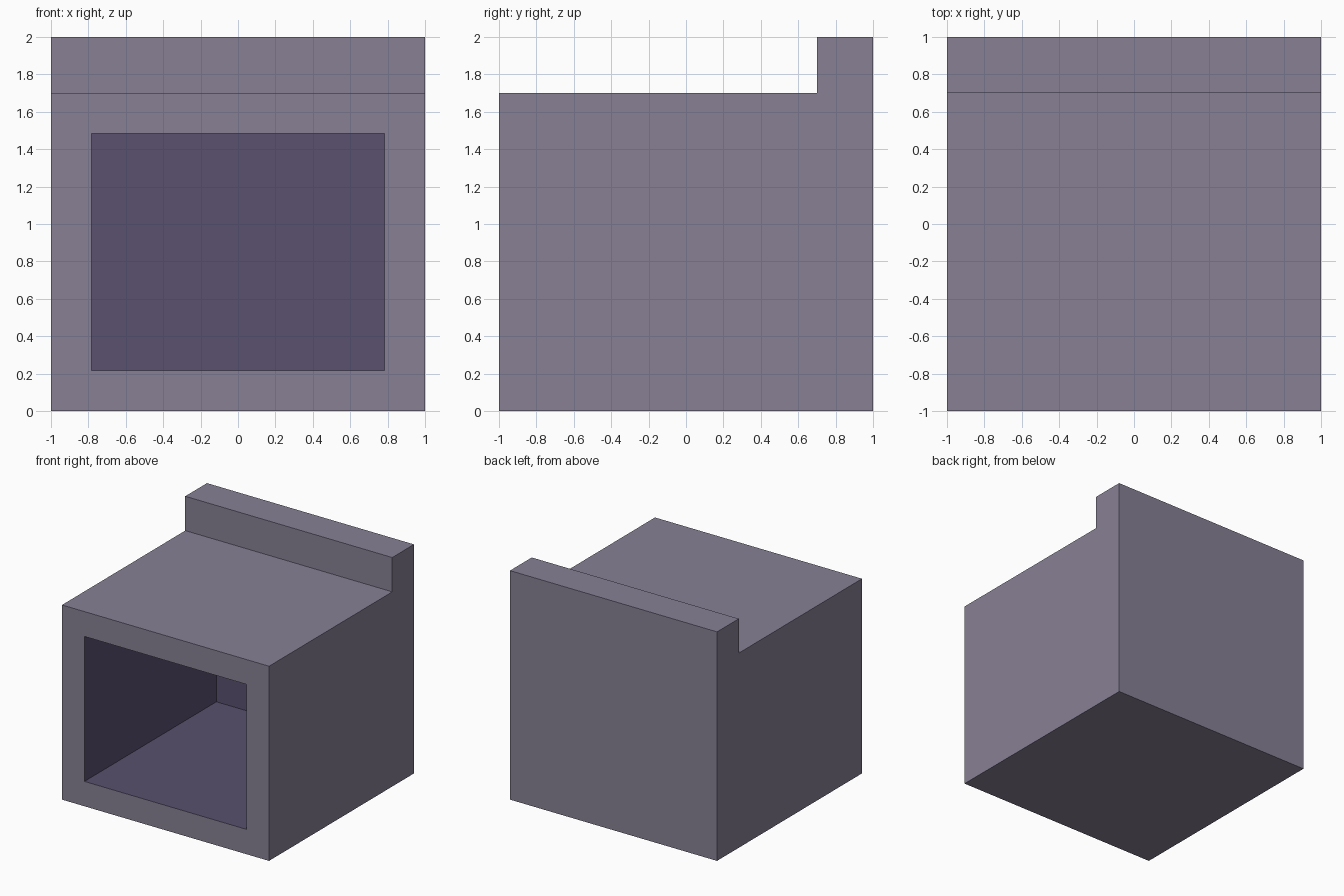
import bpy, bmesh
from mathutils import Vector

if "Cube" in bpy.data.objects:
    bpy.data.objects.remove(bpy.data.objects["Cube"])


def material(name, colour):
    m = bpy.data.materials.new(name)
    m.diffuse_color = (*colour, 1)
    m.use_nodes = True
    m.node_tree.nodes["Principled BSDF"].inputs["Base Color"].default_value = m.diffuse_color
    return m


WALL = 0.217    # border around the front opening
DEPTH = 1.82    # depth of the recess

bm = bmesh.new()

# Side profile (y, z): block with a raised rear lip, extruded across x
profile = [(-1, 0), (1, 0), (1, 2), (0.7, 2), (0.7, 1.7), (-1, 1.7)]
side = bm.faces.new([bm.verts.new((-1, y, z)) for y, z in profile])
ext = bmesh.ops.extrude_face_region(bm, geom=[side], use_keep_orig=True)
bmesh.ops.translate(bm, vec=(2, 0, 0),
                    verts=[v for v in ext["geom"] if isinstance(v, bmesh.types.BMVert)])
bmesh.ops.recalc_face_normals(bm, faces=bm.faces[:])

# Front recess: inset the front face, then push it inwards
front = min(bm.faces, key=lambda f: f.calc_center_median().y)
bmesh.ops.inset_individual(bm, faces=[front], thickness=WALL, use_even_offset=True)
back = bmesh.ops.extrude_discrete_faces(bm, faces=[front])["faces"][0]
bmesh.ops.translate(bm, vec=Vector((0, DEPTH, 0)), verts=back.verts[:])

# Recess walls and back get the darker colour
for f in {f for e in back.edges for f in e.link_faces}:
    f.material_index = 1
bmesh.ops.recalc_face_normals(bm, faces=bm.faces[:])

mesh = bpy.data.meshes.new("hollow_block")
bm.to_mesh(mesh)
bm.free()
mesh.materials.append(material("grey casing", (0.242, 0.217, 0.299)))
mesh.materials.append(material("dark purple interior", (0.1, 0.082, 0.159)))
obj = bpy.data.objects.new("hollow_block", mesh)
bpy.context.collection.objects.link(obj)
